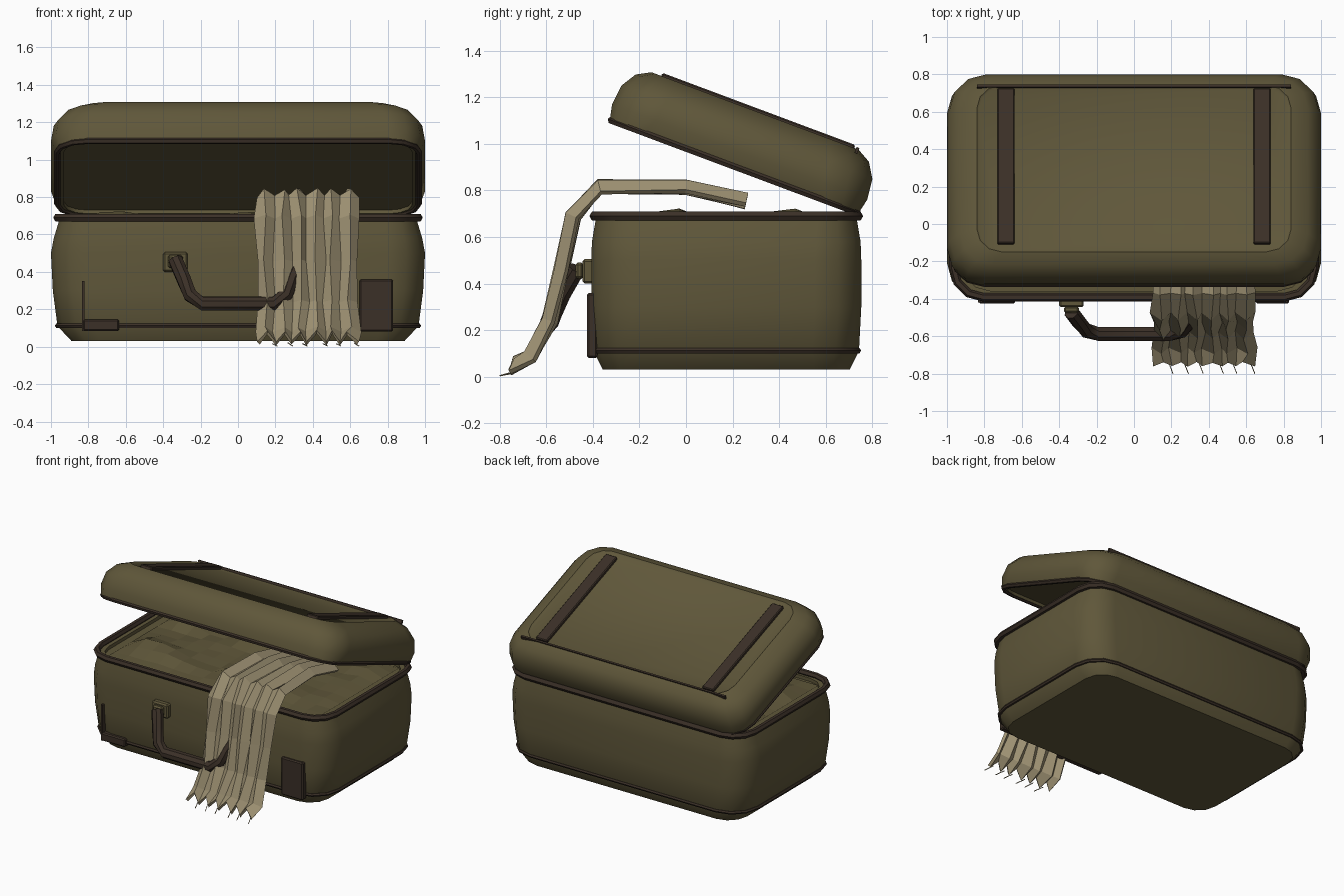
import bpy, bmesh, math, random
from mathutils import Vector, Matrix

if "Cube" in bpy.data.objects:
    bpy.data.objects.remove(bpy.data.objects["Cube"])
random.seed(4)


def mat(name, rgb):
    m = bpy.data.materials.new(name)
    m.diffuse_color = (*rgb, 1)
    m.use_nodes = True
    m.node_tree.nodes["Principled BSDF"].inputs["Base Color"].default_value = m.diffuse_color
    return m


OLIVE = mat("olive canvas", (0.115, 0.095, 0.042))
BROWN = mat("dark brown leather", (0.043, 0.029, 0.020))
LINEN = mat("pale linen", (0.36, 0.30, 0.18))
LID = Matrix.Translation((0, 0.206, 0.90)) @ Matrix.Rotation(math.radians(-20.5), 4, 'X')
BODY = Matrix.Translation((0, 0.173, 0))
ONE = Matrix.Identity(4)


def finish(name, bm, material, matrix=ONE, smooth=None):
    bmesh.ops.recalc_face_normals(bm, faces=bm.faces)
    me = bpy.data.meshes.new(name)
    bm.to_mesh(me)
    bm.free()
    ob = bpy.data.objects.new(name, me)
    bpy.context.collection.objects.link(ob)
    me.materials.append(material)
    ob.matrix_world = matrix
    if smooth:
        bpy.ops.object.select_all(action='DESELECT')
        ob.select_set(True)
        bpy.context.view_layer.objects.active = ob
        bpy.ops.object.shade_smooth_by_angle(angle=math.radians(smooth))
    return ob


def rounded(hx, hy, r, z, n=3):
    pts = []
    for k, (sx, sy) in enumerate([(1, 1), (-1, 1), (-1, -1), (1, -1)]):
        for i in range(n + 1):
            a = math.pi / 2 * (k + i / n)
            pts.append((sx * (hx - r) + r * math.cos(a), sy * (hy - r) + r * math.sin(a), z))
    return pts


def loft(name, rings, material, matrix=ONE, closed=False, smooth=40):
    bm = bmesh.new()
    rows = [[bm.verts.new(p) for p in ring] for ring in rings]
    n = len(rows[0])
    for j in range(len(rows) if closed else len(rows) - 1):
        a, b = rows[j], rows[(j + 1) % len(rows)]
        for i in range(n):
            bm.faces.new((a[i], a[(i + 1) % n], b[(i + 1) % n], b[i]))
    if not closed:
        bm.faces.new(rows[0])
        bm.faces.new(rows[-1])
    return finish(name, bm, material, matrix, smooth)


def piping(name, hx, hy, r, z, t, matrix):
    rings = []
    for k in range(6):
        a = k * math.pi / 3
        o = t * math.cos(a)
        rings.append(rounded(hx + o, hy + o, r + o, z + t * math.sin(a)))
    return loft(name, rings, BROWN, matrix, True, 50)


def box(name, lo, hi, material, matrix=ONE, bevel=0.0):
    bm = bmesh.new()
    bmesh.ops.create_cube(bm, size=1)
    for v in bm.verts:
        v.co = Vector([(l + h) / 2 + c * (h - l) for l, h, c in zip(lo, hi, v.co)])
    if bevel:
        bmesh.ops.bevel(bm, geom=bm.edges[:], offset=bevel, segments=1, affect='EDGES')
    return finish(name, bm, material, matrix)


def tube(name, pts, r, sides, material, smooth=40):
    pts = [Vector(p) for p in pts]
    rings = []
    for i, p in enumerate(pts):
        t = (pts[min(i + 1, len(pts) - 1)] - pts[max(i - 1, 0)]).normalized()
        u = t.cross(Vector((0, 0.9, 0.43))).normalized()
        w = t.cross(u)
        rings.append([p + r * (math.cos(2 * math.pi * k / sides) * u + math.sin(2 * math.pi * k / sides) * w)
                      for k in range(sides)])
    return loft(name, rings, material, smooth=smooth)


# case body and lid
loft("case_body", [rounded(*a) for a in [(0.89, 0.53, 0.15, 0.03), (0.965, 0.57, 0.20, 0.11),
     (0.99, 0.58, 0.20, 0.30), (1.0, 0.58, 0.20, 0.50), (0.985, 0.577, 0.19, 0.58),
     (0.955, 0.56, 0.17, 0.68), (0.92, 0.53, 0.15, 0.68), (0.92, 0.53, 0.15, 0.655)]], OLIVE, BODY)
loft("lid", [rounded(*a) for a in [(0.93, 0.54, 0.13, 0.02), (0.93, 0.54, 0.13, 0.0), (0.97, 0.57, 0.15, 0.0),
     (1.0, 0.585, 0.2, 0.07), (0.985, 0.575, 0.2, 0.16), (0.93, 0.535, 0.18, 0.225),
     (0.84, 0.475, 0.13, 0.258), (0.83, 0.465, 0.12, 0.25)]], OLIVE, LID)

# leather piping
piping("body_rim", 0.965, 0.565, 0.16, 0.69, 0.023, BODY)
piping("lid_rim", 0.965, 0.562, 0.16, 0.005, 0.018, LID)
piping("lower_trim", 0.966, 0.566, 0.20, 0.112, 0.013, BODY)

# lid straps and back seam
for s, side in ((-1, "left"), (1, "right")):
    box(side + "_lid_strap", (s * 0.685 - 0.046, -0.43, 0.24), (s * 0.685 + 0.046, 0.455, 0.272), BROWN, LID, 0.006)
box("lid_back_seam", (-0.84, 0.463, 0.24), (0.84, 0.476, 0.266), BROWN, LID)

# front corner patches
box("right_patch", (0.65, -0.425, 0.08), (0.83, -0.38, 0.36), BROWN, bevel=0.008)
box("left_patch_foot", (-0.83, -0.425, 0.085), (-0.635, -0.38, 0.145), BROWN, bevel=0.008)
box("left_patch_edge", (-0.835, -0.42, 0.085), (-0.82, -0.38, 0.35), BROWN)

# carrying handle and brackets
for s, side in ((-1, "left"), (1, "right")):
    box(side + "_handle_bracket", (s * 0.335 - 0.066, -0.445, 0.40), (s * 0.335 + 0.066, -0.39, 0.505), OLIVE, bevel=0.01)
    box(side + "_handle_mount", (s * 0.335 - 0.04, -0.475, 0.42), (s * 0.335 + 0.04, -0.44, 0.49), OLIVE, bevel=0.01)
half = [(0.335, -0.47, 0.465), (0.29, -0.53, 0.36), (0.255, -0.57, 0.275), (0.19, -0.588, 0.23)]
tube("handle", [(-x, y, z) for x, y, z in half] + half[::-1], 0.04, 8, BROWN)

# packed clothes, crumpled sheet
bm = bmesh.new()
NX, NY = 14, 10
grid = []
for j in range(NY + 1):
    y = -0.33 + j * 0.1
    row = []
    for i in range(NX + 1):
        x = -0.86 + i * 1.72 / NX
        bump = max(math.exp(-((y + 0.06) / 0.11) ** 2), math.exp(-((y - 0.45) / 0.11) ** 2))
        edge = 0 < i < NX and 0 < j < NY
        z = 0.66 + (0.02 * random.random() + bump * (0.025 + 0.03 * math.sin(x * 7 + y * 3)) if edge else 0)
        row.append(bm.verts.new((x, y, z)))
    grid.append(row)
for a, b in zip(grid, grid[1:]):
    for i in range(NX):
        bm.faces.new((a[i], a[i + 1], b[i + 1], b[i]))
finish("packed_clothes", bm, OLIVE)

# linen cloth draped over the front
path = [(0.26, 0.755), (0.0, 0.81), (-0.37, 0.815), (-0.485, 0.69), (-0.535, 0.46),
        (-0.585, 0.24), (-0.67, 0.085), (-0.765, 0.035)]
bm = bmesh.new()
COLS = 12
rows, tips = [], []
for j, (y, z) in enumerate(path):
    p, q = path[max(j - 1, 0)], path[min(j + 1, len(path) - 1)]
    t = Vector((0, q[0] - p[0], q[1] - p[1])).normalized()
    n = Vector((0, t.z, -t.y))
    row = []
    for i in range(COLS + 1):
        x = 0.105 + 0.535 * i / COLS + random.uniform(-0.014, 0.014)
        fold = (1 if i % 2 else -1) * 0.02 + random.uniform(-0.006, 0.006)
        c = Vector((x, y, z)) + n * fold
        if j == len(path) - 1:
            c -= t * (0.045 if i % 2 else 0.0)
            c.z = max(c.z, 0.016)
            if i % 2 == 0 and 0 < i:
                tips.append(c.copy())
        row.append(bm.verts.new(c))
    rows.append(row)
for a, b in zip(rows, rows[1:]):
    for i in range(COLS):
        bm.faces.new((a[i], a[i + 1], b[i + 1], b[i]))
cloth = finish("draped_cloth", bm, LINEN)
sol = cloth.modifiers.new("thickness", 'SOLIDIFY')
sol.thickness = 0.022
sol.offset = 0

# fringe threads
for k, c in enumerate(tips):
    tube("fringe_%d" % k, [(c.x - 0.02, c.y + 0.02, c.z), (c.x + 0.005, -0.80, 0.004)], 0.003, 4, LINEN)
